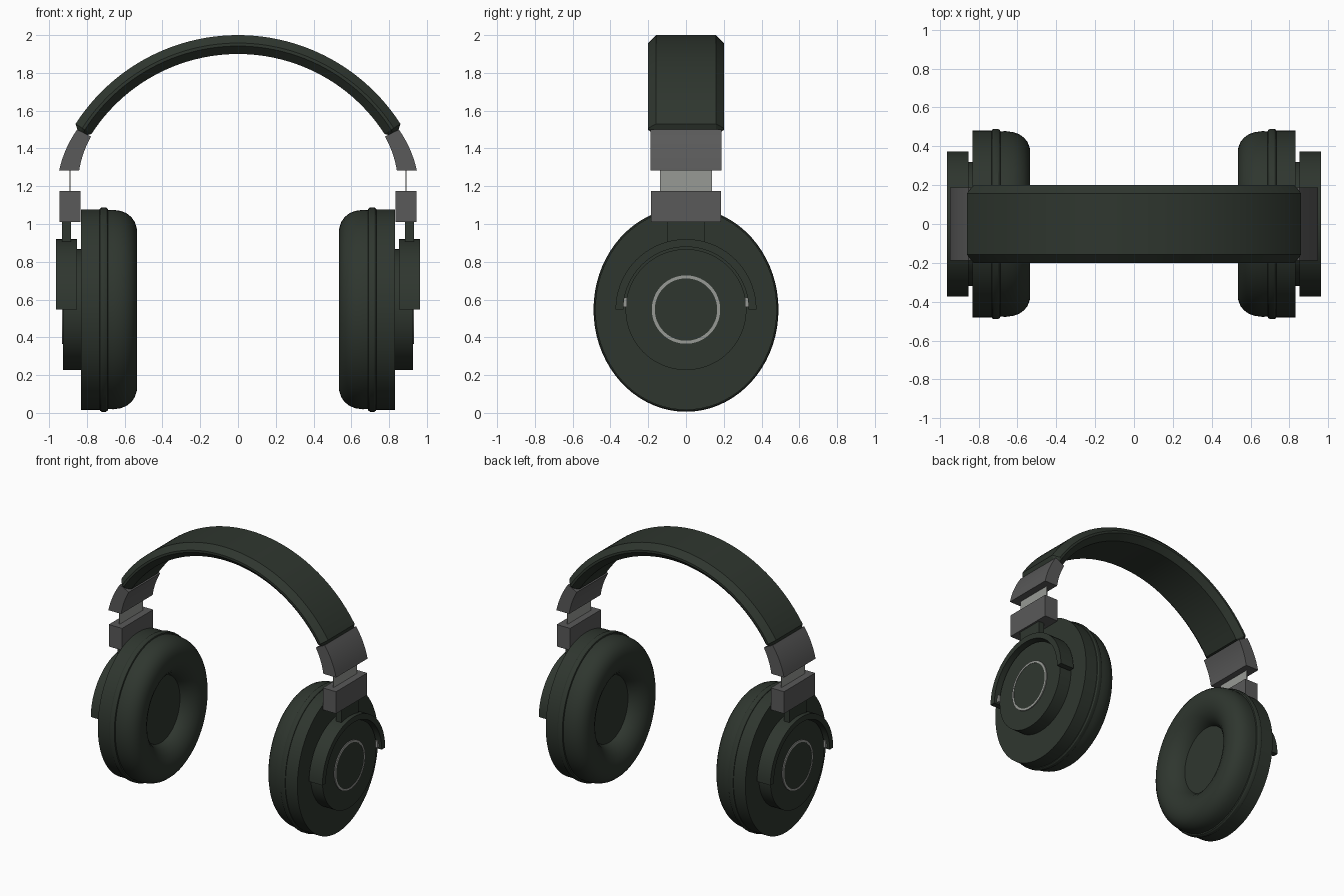
import bpy, bmesh
from math import sin, cos, pi, radians

if "Cube" in bpy.data.objects:
    bpy.data.objects.remove(bpy.data.objects["Cube"], do_unlink=True)


def material(name, rgb):
    m = bpy.data.materials.new(name)
    m.use_nodes = True
    m.diffuse_color = (*rgb, 1)
    bsdf = next(n for n in m.node_tree.nodes if n.type == 'BSDF_PRINCIPLED')
    bsdf.inputs["Base Color"].default_value = (*rgb, 1)
    return m


GREEN = material("dark green", (0.028, 0.037, 0.028))
GREY = material("dark grey", (0.1, 0.1, 0.1))
LIGHT = material("light grey", (0.31, 0.32, 0.3))
CUP_Z = 0.547
BAND_Z = 0.978
parts = []


def loft(name, rings, mat, caps=True, loop=False):
    """Skin a row of equal-sized rings of points."""
    bm = bmesh.new()
    rows = [[bm.verts.new(p) for p in ring] for ring in rings]
    n = len(rows[0])
    pairs = list(zip(rows, rows[1:])) + ([(rows[-1], rows[0])] if loop else [])
    for a, b in pairs:
        for i in range(n):
            j = (i + 1) % n
            bm.faces.new((a[i], a[j], b[j], b[i]))
    if caps and not loop:
        bm.faces.new(rows[0])
        bm.faces.new(rows[-1])
    bmesh.ops.recalc_face_normals(bm, faces=bm.faces)
    mesh = bpy.data.meshes.new(name)
    bm.to_mesh(mesh)
    bm.free()
    mesh.materials.append(mat)
    ob = bpy.data.objects.new(name, mesh)
    bpy.context.collection.objects.link(ob)
    parts.append(ob)


def turned(name, side, profile, mat, squash=1.0, loop=False):
    """Revolve (x, radius) points about the cup axis."""
    steps = [2 * pi * i / 72 for i in range(72)]
    loft(name, [[(side * x, r * squash * cos(a), CUP_Z + r * sin(a)) for a in steps]
                for x, r in profile], mat, loop=loop)


def box(name, side, x, y, z, mat):
    loft(name, [[(side * x[0], y[0], h), (side * x[1], y[0], h),
                 (side * x[1], y[1], h), (side * x[0], y[1], h)] for h in z], mat)


# Headband: chamfered section swept along an arc, with tapered ends
def band_section(deg, r_in, r_out, half, bevel):
    a = radians(deg)
    sec = [(r_out, half - bevel), (r_out - bevel, half), (r_in + bevel, half), (r_in, half - bevel)]
    sec += [(r, -y) for r, y in reversed(sec)]
    return [(r * sin(a), y, BAND_Z + r * cos(a)) for r, y in sec]


END = 57.3
band = [band_section(END * i / 24, 0.922, 1.022, 0.2, 0.042) for i in range(-24, 25)]
band.insert(0, band_section(-END - 1.2, 0.942, 0.996, 0.18, 0.02))
band.append(band_section(END + 1.2, 0.942, 0.996, 0.18, 0.02))
loft("headband", band, GREEN)

OVAL = 0.905
for side, tag in ((1, "left"), (-1, "right")):
    # Ear cup
    turned(tag + "_cushion", side,
           [(.72, .525), (.66, .528), (.62, .522), (.59, .51), (.565, .49), (.547, .465),
            (.536, .43), (.534, .39), (.542, .35), (.56, .31), (.59, .275), (.63, .25),
            (.68, .24)], GREEN, OVAL)
    turned(tag + "_speaker_cover", side, [(.64, .27), (.66, .27)], GREEN, OVAL)
    turned(tag + "_seam_ridge", side,
           [(.685, .52), (.69, .535), (.7, .541), (.722, .541), (.731, .535), (.735, .52)],
           GREEN, OVAL)
    turned(tag + "_shell", side, [(.71, .531), (.83, .531)], GREEN, OVAL)
    turned(tag + "_housing", side, [(.82, .32), (.926, .32)], GREEN)
    turned(tag + "_cap", side, [(.92, .166), (.931, .166)], GREEN)
    turned(tag + "_accent_ring", side,
           [(.92, .165), (.933, .165), (.933, .181), (.92, .181)], LIGHT, loop=True)

    # Yoke arching over the housing, with its pivots and stem
    arch = [pi * i / 36 for i in range(37)]
    loft(tag + "_yoke", [[(side * x, r * cos(a), CUP_Z + r * sin(a))
                          for x, r in ((.852, .332), (.963, .332), (.963, .373), (.852, .373))]
                         for a in arch], GREEN)
    for y in (-.325, .325):
        box(tag + "_pivot", side, (.87, .94), (y - .012, y + .012), (.56, .61), LIGHT)
    box(tag + "_stem", side, (.884, .931), (-.1, .1), (.9, 1.03), GREEN)

    # Height adjuster
    box(tag + "_lower_bracket", side, (.835, .945), (-.185, .185), (1.01, 1.175), GREY)
    box(tag + "_slider", side, (.887, .893), (-.138, .138), (1.15, 1.32), LIGHT)
    rings = []
    for i in range(9):
        t = i / 8
        bulge = 4 * t * (1 - t)
        xo, zo = .947 - .095 * t + .011 * bulge, 1.283 + .217 * t + .004 * bulge
        xi, zi = .841 - .063 * t + .008 * bulge, 1.283 + .18 * t + .003 * bulge
        rings.append([(side * xo, -.187, zo), (side * xo, .187, zo),
                      (side * xi, .187, zi), (side * xi, -.187, zi)])
    loft(tag + "_upper_bracket", rings, GREY)

# Smooth shading with sharp edges kept
bpy.ops.object.select_all(action='DESELECT')
for ob in parts:
    ob.select_set(True)
bpy.context.view_layer.objects.active = parts[0]
bpy.ops.object.shade_smooth_by_angle(angle=radians(30))
